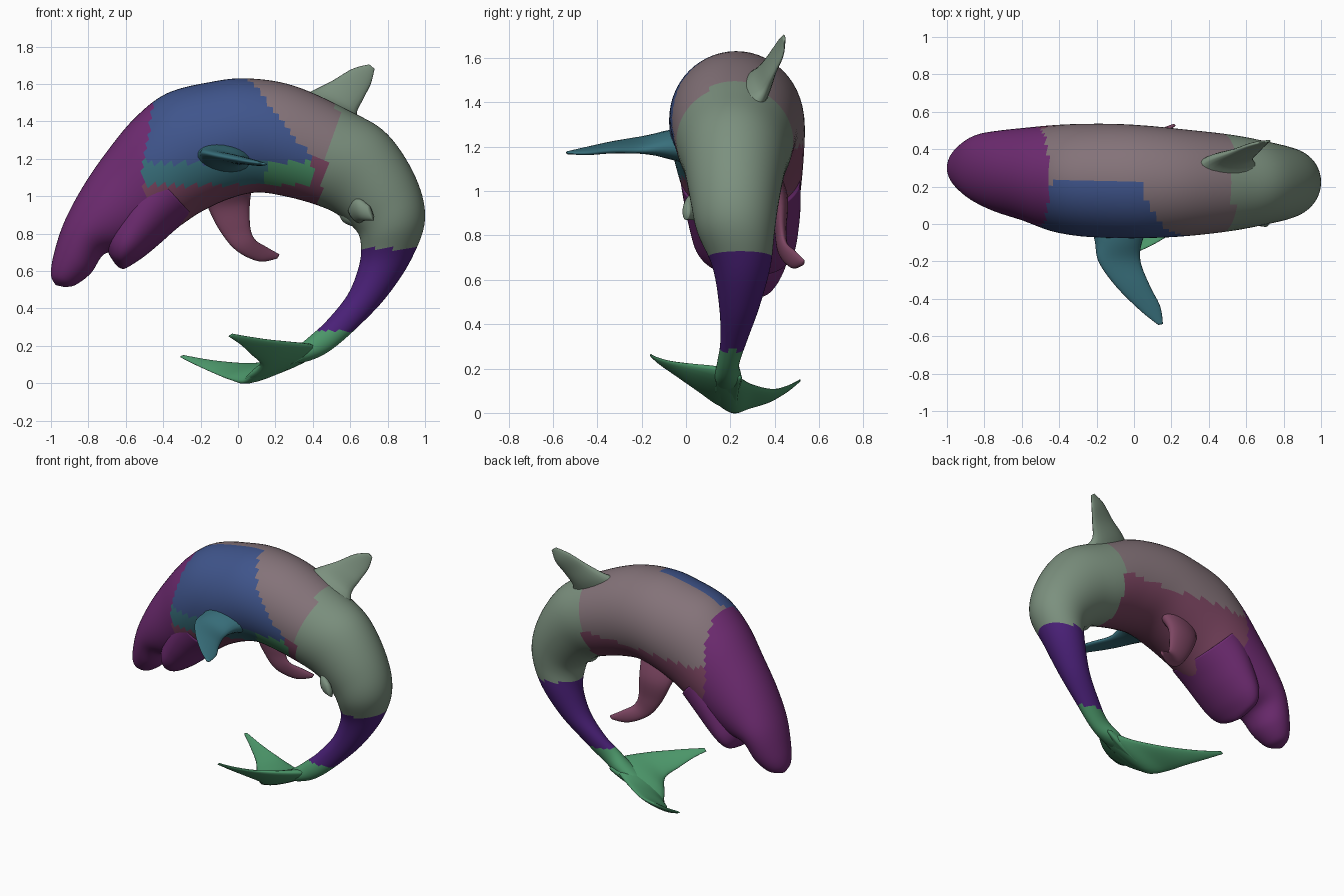
import bpy, bmesh, math
from mathutils import Vector

def mat(name, r, g, b):
    m = bpy.data.materials.new(name)
    m.diffuse_color = (r, g, b, 1)
    return m

PURPLE = mat("magenta_purple", .16, .025, .17)
BLUE = mat("blue", .05, .09, .26)
TAN = mat("mauve_tan", .23, .17, .19)
SAGE = mat("sage", .20, .28, .21)
PINK = mat("dull_pink", .20, .06, .12)
VIOLET = mat("violet", .07, .015, .19)
GREEN = mat("green", .07, .30, .14)
TEAL = mat("teal", .04, .16, .20)
MATS = [PURPLE, BLUE, TAN, SAGE, PINK, VIOLET, GREEN, TEAL]

def catmull(rows, steps):
    """Smoothly resample a list of number tuples."""
    out = []
    n = len(rows)
    for i in range(n - 1):
        p = [rows[max(0, min(n - 1, i + k))] for k in (-1, 0, 1, 2)]
        for s in range(steps):
            t = s / steps
            out.append([.5 * (2*b + (c - a)*t + (2*a - 5*b + 4*c - d)*t*t
                              + (3*b - a - 3*c + d)*t**3) for a, b, c, d in zip(*p)])
    out.append(list(rows[-1]))
    return out

def loft(name, rings, seg, paint):
    """Skin elliptical rings, each given as (edge A, edge B, side vector)."""
    bm = bmesh.new()
    loops = []
    for a, b, w in rings:
        c, h = (a + b) / 2, (a - b) / 2
        loops.append([bm.verts.new(c + h * math.cos(2*math.pi*k/seg) + w * math.sin(2*math.pi*k/seg))
                      for k in range(seg)])
    for l0, l1 in zip(loops, loops[1:]):
        for k in range(seg):
            bm.faces.new((l0[k], l0[(k+1) % seg], l1[(k+1) % seg], l1[k]))
    bm.faces.new(loops[0])
    bm.faces.new(loops[-1])
    bmesh.ops.recalc_face_normals(bm, faces=bm.faces)
    for f in bm.faces:
        f.smooth = True
        f.material_index = MATS.index(paint(f.calc_center_median()))
    me = bpy.data.meshes.new(name)
    bm.to_mesh(me)
    bm.free()
    for m in MATS:
        me.materials.append(m)
    ob = bpy.data.objects.new(name, me)
    bpy.context.collection.objects.link(ob)
    return ob

def trunk(name, rows, paint):
    """Rows: back x,z, belly x,z, centre y, half width."""
    rings = [(Vector((r[0], r[4], r[1])), Vector((r[2], r[4], r[3])), Vector((0, max(r[5], .004), 0)))
             for r in catmull(rows, 7)]
    return loft(name, rings, 56, paint)

def fin(name, rows, colour):
    """Rows: leading edge xyz, trailing edge xyz, half thickness."""
    rs = catmull(rows, 6)
    mids = [(Vector(r[:3]) + Vector(r[3:6])) / 2 for r in rs]
    rings = []
    for i, r in enumerate(rs):
        a, b = Vector(r[:3]), Vector(r[3:6])
        span = mids[min(i + 1, len(rs) - 1)] - mids[max(i - 1, 0)]
        rings.append((a, b, (a - b).cross(span).normalized() * r[6]))
    return loft(name, rings, 20, lambda c: colour)

def body_paint(c):
    if c.x < -.5 + .15 * (c.z - 1.2) - .4 * min(0, c.z - 1.1):
        return PURPLE
    if c.z < .28:
        return GREEN
    if c.z < .72 and c.x > .3:
        return VIOLET
    if c.x > .48 + .2 * (c.z - 1.2):
        return SAGE
    if c.z < 1.06:
        return PINK
    if c.y < .22 and c.x < .4 - .8 * max(0, c.z - 1.2):
        if c.z < 1.18:
            return GREEN if c.x > .15 else TEAL
        return BLUE
    return PINK if c.z < 1.2 else TAN

# Body from snout to tail stock
trunk("body", [
    (-.975, .525, -.93, .515, .30, .02), (-1.0, .58, -.87, .525, .30, .085),
    (-.985, .69, -.785, .59, .30, .14), (-.93, .86, -.715, .69, .295, .185),
    (-.83, 1.05, -.60, .71, .28, .22), (-.70, 1.24, -.45, .755, .265, .25),
    (-.55, 1.42, -.32, .835, .245, .283), (-.38, 1.55, -.20, .915, .235, .30),
    (-.15, 1.61, -.05, .985, .23, .305), (.05, 1.63, .10, 1.02, .225, .30),
    (.30, 1.59, .25, 1.0, .22, .285), (.60, 1.455, .40, .96, .22, .26),
    (.80, 1.33, .52, .91, .22, .23), (.95, 1.10, .62, .83, .22, .20),
    (1.0, .88, .655, .76, .225, .175), (.93, .67, .65, .64, .25, .13),
    (.80, .47, .59, .48, .24, .09), (.65, .31, .48, .34, .215, .06),
    (.50, .18, .40, .265, .19, .05), (.38, .12, .32, .20, .19, .06),
    (.22, .09, .20, .12, .19, .05)], body_paint)

# Lower jaw, blended into the throat and open below the snout
trunk("lower_jaw", [
    (-.52, 1.20, -.24, .895, .245, .27), (-.60, 1.06, -.33, .825, .255, .262),
    (-.66, .92, -.42, .745, .262, .246), (-.70, .79, -.505, .675, .268, .222),
    (-.695, .705, -.57, .632, .275, .175), (-.665, .65, -.60, .615, .28, .10),
    (-.64, .62, -.615, .61, .28, .02)],
    lambda c: PURPLE)

# Side flippers
fin("near_flipper", [
    (-.24, .02, 1.22, .10, .02, 1.19, .085), (-.21, -.09, 1.23, .045, -.09, 1.19, .06),
    (-.19, -.20, 1.235, .035, -.20, 1.18, .03), (-.10, -.33, 1.215, .085, -.33, 1.18, .022),
    (.03, -.46, 1.19, .14, -.44, 1.17, .015), (.13, -.54, 1.175, .155, -.535, 1.17, .006)], TEAL)
fin("far_flipper", [
    (-.20, .36, 1.06, .09, .36, 1.10, .06), (-.165, .41, .95, .065, .42, .98, .045),
    (-.10, .42, .82, .065, .43, .84, .028), (-.01, .43, .71, .09, .445, .77, .022),
    (.11, .48, .652, .15, .49, .73, .018), (.205, .525, .665, .22, .53, .69, .008)], PINK)

# Back fin, leaning towards the far side
fin("back_fin", [
    (.28, .28, 1.50, .70, .28, 1.33, .08), (.38, .34, 1.555, .635, .345, 1.43, .045),
    (.50, .38, 1.615, .67, .39, 1.52, .025), (.61, .42, 1.68, .71, .43, 1.60, .016),
    (.70, .44, 1.705, .73, .445, 1.68, .006)], SAGE)

# Small belly folds
fin("belly_fold", [
    (.60, .10, .97, .66, .10, .86, .04), (.64, .03, .99, .68, .03, .87, .035),
    (.70, .0, .95, .725, .0, .87, .018)], SAGE)
fin("belly_ridge", [
    (.52, .22, .95, .60, .22, .98, .07), (.56, .20, .865, .68, .20, .90, .06),
    (.63, .19, .835, .70, .19, .85, .03)], SAGE)

# Tail flukes
fin("near_fluke", [
    (.42, .25, .16, .02, .23, .005, .03), (.41, .15, .20, .06, .15, .04, .04),
    (.30, .03, .218, .12, .06, .10, .026), (.17, -.07, .232, .07, -.02, .155, .016),
    (.05, -.135, .25, .01, -.10, .21, .01), (-.03, -.16, .265, -.05, -.155, .25, .004)], GREEN)
fin("far_fluke", [
    (.42, .14, .19, .07, .14, .045, .03), (.38, .225, .165, .02, .21, .005, .038),
    (.25, .30, .125, -.05, .28, .022, .024), (.08, .39, .105, -.12, .37, .05, .016),
    (-.12, .46, .12, -.22, .45, .095, .01), (-.29, .515, .15, -.31, .51, .14, .004)], GREEN)
